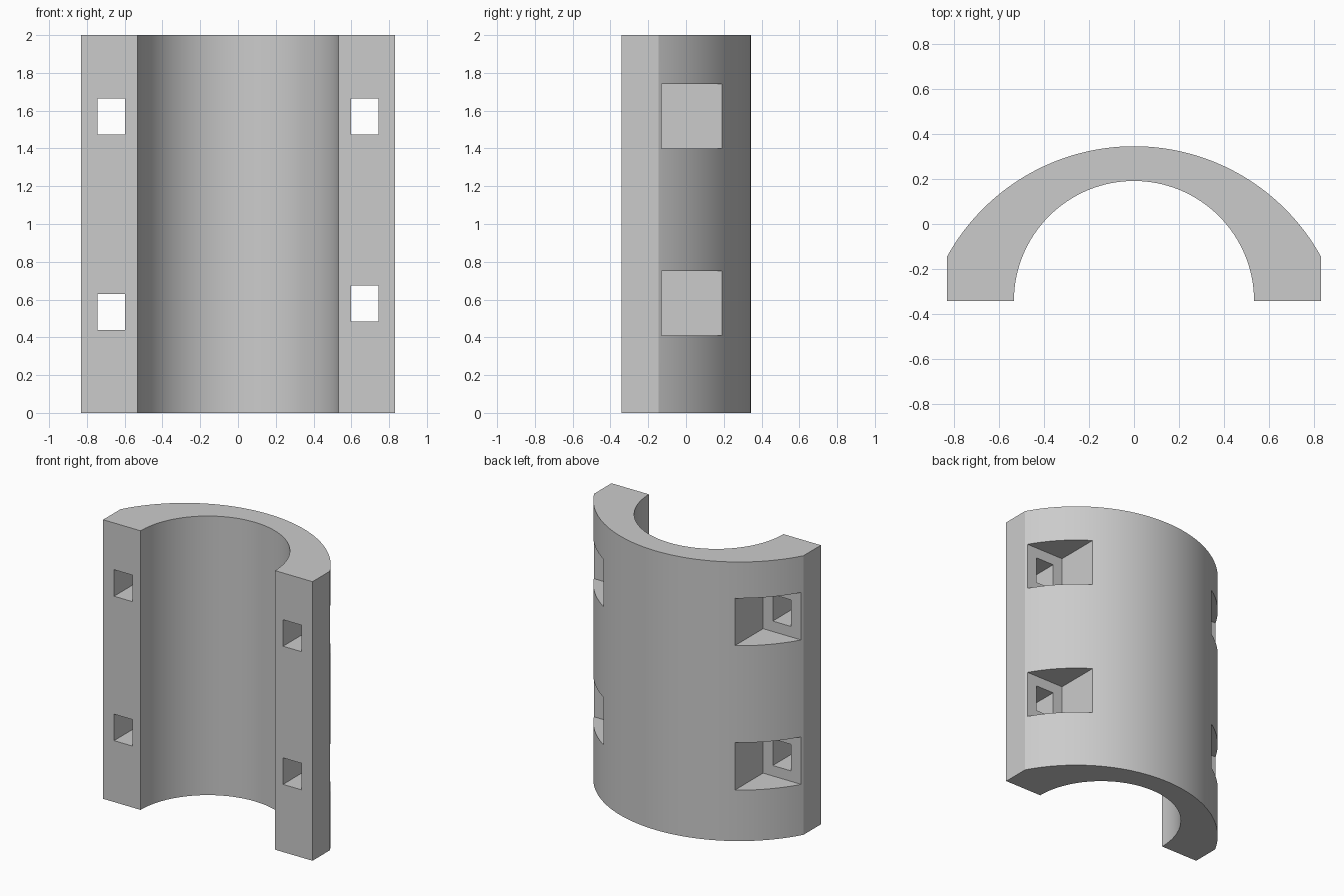
import bpy
import bmesh
import math

default_cube = bpy.data.objects.get("Cube")
if default_cube:
    bpy.data.objects.remove(default_cube, do_unlink=True)

HEIGHT = 2.0
HALF_WIDTH = 0.83
FRONT_Y, SHOULDER_Y = -0.342, -0.145
BORE_RADIUS = 0.533
CROWN_Y = 0.345
SEGMENTS = 64

# Single plain grey material
grey = bpy.data.materials.new("plain grey")
grey.use_nodes = True
colour = (0.6, 0.6, 0.6, 1.0)
grey.diffuse_color = colour
grey.node_tree.nodes["Principled BSDF"].inputs["Base Color"].default_value = colour


def arc(centre_y, radius, start, end):
    steps = [start + (end - start) * i / SEGMENTS for i in range(SEGMENTS + 1)]
    return [(radius * math.cos(a), centre_y + radius * math.sin(a)) for a in steps]


def add_object(name, bm):
    bmesh.ops.recalc_face_normals(bm, faces=bm.faces)
    mesh = bpy.data.meshes.new(name)
    bm.to_mesh(mesh)
    bm.free()
    mesh.materials.append(grey)
    obj = bpy.data.objects.new(name, mesh)
    bpy.context.collection.objects.link(obj)
    return obj


def add_box(name, low, high):
    bm = bmesh.new()
    bmesh.ops.create_cube(bm, size=1)
    for v in bm.verts:
        v.co = [lo + (hi - lo) * (c + 0.5) for lo, hi, c in zip(low, high, v.co)]
    return add_object(name, bm)


# Half shell: shallow outer arc, straight sides, semicircular bore
rise = CROWN_Y - SHOULDER_Y
outer_radius = (HALF_WIDTH ** 2 + rise ** 2) / (2 * rise)
outer_centre = CROWN_Y - outer_radius
shoulder = math.asin((SHOULDER_Y - outer_centre) / outer_radius)
profile = [(HALF_WIDTH, FRONT_Y)]
profile += arc(outer_centre, outer_radius, shoulder, math.pi - shoulder)
profile += [(-HALF_WIDTH, FRONT_Y)]
profile += arc(FRONT_Y, BORE_RADIUS, math.pi, 0)

bm = bmesh.new()
base = bm.faces.new([bm.verts.new((x, y, 0)) for x, y in profile])
top = bmesh.ops.extrude_face_region(bm, geom=[base])
bmesh.ops.translate(bm, vec=(0, 0, HEIGHT),
                    verts=[g for g in top["geom"] if isinstance(g, bmesh.types.BMVert)])
shell = add_object("half_shell", bm)
bpy.context.view_layer.objects.active = shell
shell.select_set(True)


def cut(cutter):
    cutter.hide_render = True
    mod = shell.modifiers.new(cutter.name, "BOOLEAN")
    mod.operation = "DIFFERENCE"
    mod.solver = "EXACT"
    mod.object = cutter
    bpy.ops.object.modifier_apply(modifier=mod.name)
    bpy.data.objects.remove(cutter, do_unlink=True)


# Bolt pockets open at the back, each with a square hole to the front
for side, heights in ((1, (0.58, 1.57)), (-1, (0.535, 1.57))):
    for z in heights:
        for name, x0, x1, y0, y1, half in (
                ("pocket_cutter", 0.52, 1.0, -0.13, 0.6, 0.17),
                ("hole_cutter", 0.597, 0.743, -0.5, 0.0, 0.095)):
            xs = sorted((side * x0, side * x1))
            cut(add_box(name, (xs[0], y0, z - half), (xs[1], y1, z + half)))

# Smooth curved walls, crisp edges
bpy.ops.object.shade_smooth_by_angle(angle=math.radians(20))
